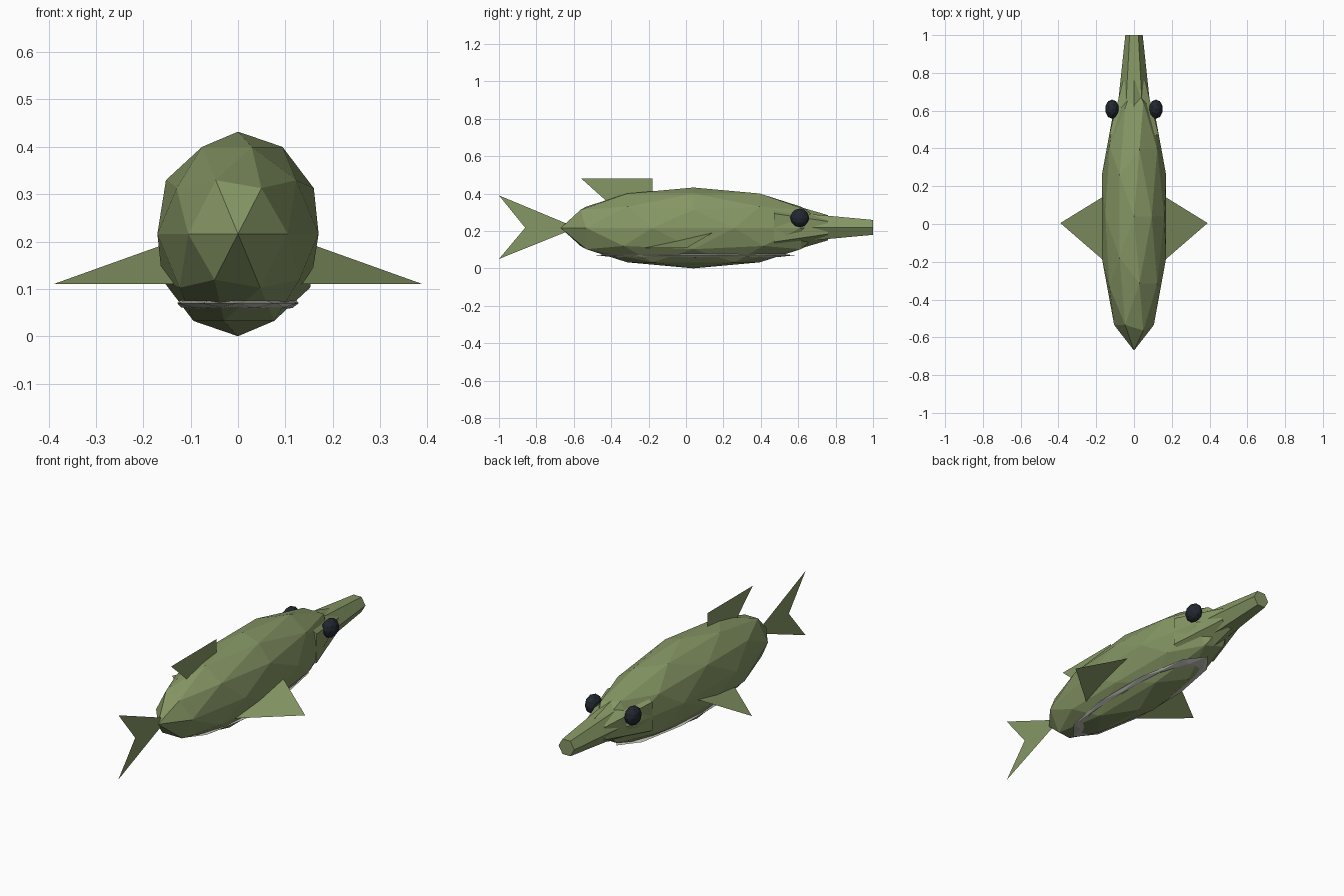
import bpy
from math import pi

if "Cube" in bpy.data.objects:
    bpy.data.objects.remove(bpy.data.objects["Cube"])


def material(name, rgb):
    m = bpy.data.materials.new(name)
    m.diffuse_color = (*rgb, 1)
    m.use_nodes = True
    m.node_tree.nodes["Principled BSDF"].inputs["Base Color"].default_value = m.diffuse_color
    return m


GREEN = material("scale_green", (0.24, 0.31, 0.13))
DARK = material("eye_dark", (0.015, 0.02, 0.03))
PALE = material("belly_pale", (0.55, 0.55, 0.5))


def ball(name, loc, scale, mat, sub=2):
    bpy.ops.mesh.primitive_ico_sphere_add(subdivisions=sub, radius=1, location=loc)
    o = bpy.context.object
    o.name, o.scale = name, scale
    o.data.materials.append(mat)
    return o


def frustum(name, y0, y1, r0, r1, z, turn):
    # six-sided taper along +y; turn spins it about its own axis
    bpy.ops.mesh.primitive_cone_add(vertices=6, radius1=r0, radius2=r1, depth=y1 - y0)
    o = bpy.context.object
    o.name = name
    o.rotation_euler = (0, 0, turn)
    bpy.ops.object.transform_apply(rotation=True)
    o.rotation_euler = (-pi / 2, 0, 0)
    o.location = (0, (y0 + y1) / 2, z)
    o.data.materials.append(GREEN)
    return o


def sheet(name, verts, faces):
    me = bpy.data.meshes.new(name)
    me.from_pydata(verts, [], faces)
    o = bpy.data.objects.new(name, me)
    bpy.context.collection.objects.link(o)
    me.materials.append(GREEN)
    return o


# Body and pale belly that just shows through the lower flanks
ball("body", (0, 0.04, 0.216), (0.179, 0.71, 0.216), GREEN)
ball("belly", (0, 0.05, 0.07), (0.135, 0.53, 0.02), PALE)

# Head taper (ridge on top) and snout (flat on top)
frustum("head", 0.47, 0.76, 0.152, 0.067, 0.217, 0)
frustum("snout", 0.55, 1.0, 0.094, 0.046, 0.219, pi / 6)

# Paper-thin dorsal and tail fins on the centre line
dorsal = [(-0.56, 0.48), (-0.18, 0.48), (-0.18, 0.38), (-0.42, 0.355)]
sheet("dorsal_fin", [(0, y, z) for y, z in dorsal], [(0, 1, 2, 3)])
tail = [(-0.60, 0.217), (-1, 0.39), (-0.86, 0.217), (-1, 0.05)]
tail[0] = (-0.585, 0.217)
sheet("tail_fin", [(0, y, z) for y, z in tail], [(0, 1, 2), (0, 2, 3)])

# Side fins and eyes, mirrored
for s, side in ((-1, "left"), (1, "right")):
    sheet(side + "_side_fin",
          [(s * 0.13, 0.165, 0.203), (s * 0.39, 0.005, 0.11), (s * 0.13, -0.22, 0.11)],
          [(0, 1, 2)])
    ball(side + "_eye", (s * 0.116, 0.608, 0.27), (0.037, 0.051, 0.05), DARK)
